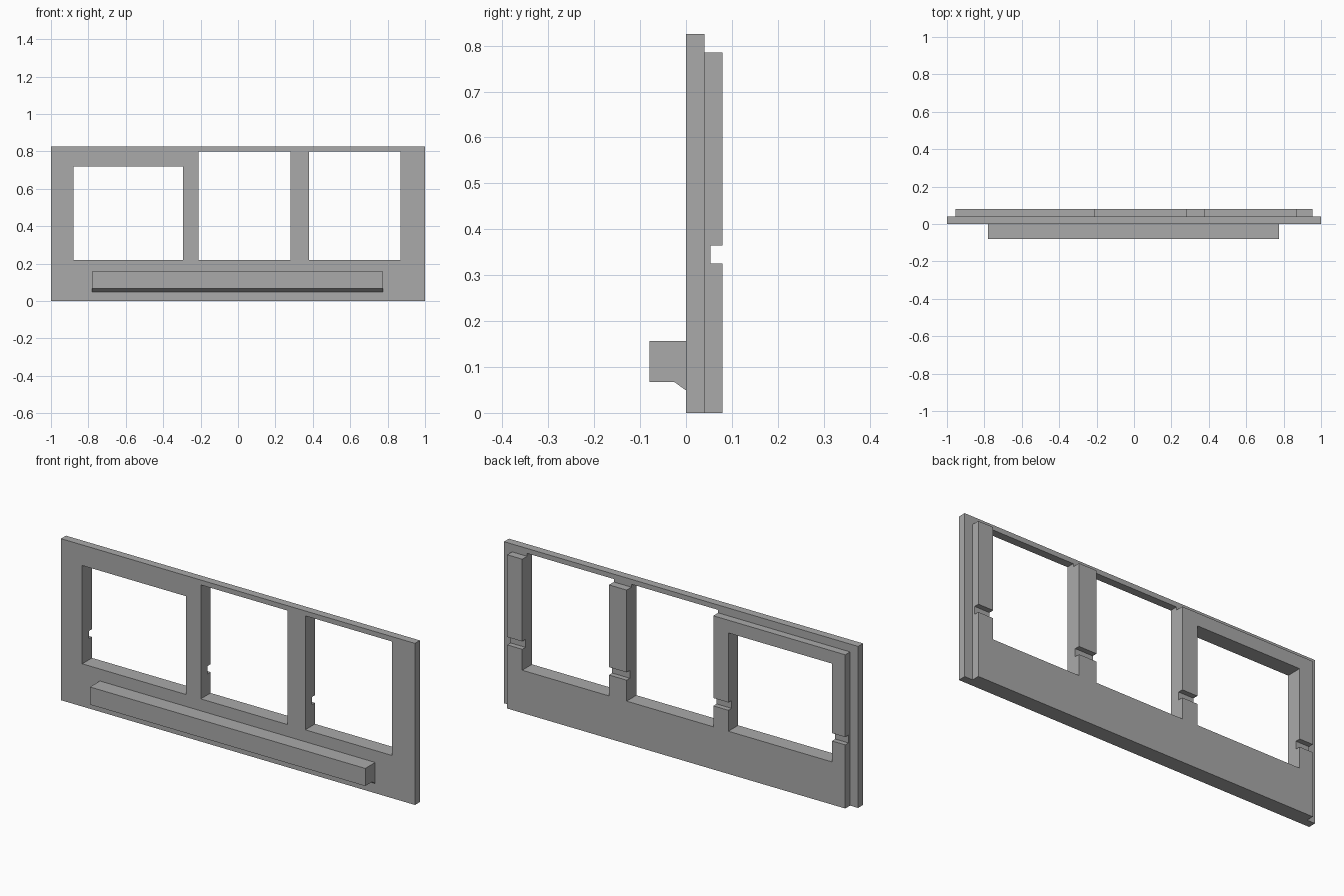
import bpy, bmesh

if "Cube" in bpy.data.objects:
    bpy.data.objects.remove(bpy.data.objects["Cube"])

grey = bpy.data.materials.new("plain grey")
grey.diffuse_color = (0.4, 0.4, 0.4, 1)
grey.use_nodes = True
grey.node_tree.nodes["Principled BSDF"].inputs["Base Color"].default_value = grey.diffuse_color


def prism(name, profile, x0, x1):
    """Extrude a (y, z) profile along x."""
    bm = bmesh.new()
    face = bm.faces.new([bm.verts.new((x0, y, z)) for y, z in profile])
    ext = bmesh.ops.extrude_face_region(bm, geom=[face])
    verts = [v for v in ext["geom"] if isinstance(v, bmesh.types.BMVert)]
    bmesh.ops.translate(bm, verts=verts, vec=(x1 - x0, 0, 0))
    bmesh.ops.recalc_face_normals(bm, faces=bm.faces)
    mesh = bpy.data.meshes.new(name)
    bm.to_mesh(mesh)
    bm.free()
    mesh.materials.append(grey)
    obj = bpy.data.objects.new(name, mesh)
    bpy.context.collection.objects.link(obj)
    return obj


def box(name, x0, x1, y0, y1, z0, z1):
    return prism(name, [(y0, z0), (y1, z0), (y1, z1), (y0, z1)], x0, x1)


def combine(target, tool, operation):
    """Apply a boolean and discard the tool object."""
    mod = target.modifiers.new(operation.lower(), "BOOLEAN")
    mod.operation, mod.solver, mod.object = operation, "EXACT", tool
    bpy.context.view_layer.objects.active = target
    bpy.ops.object.modifier_apply(modifier=mod.name)
    bpy.data.objects.remove(tool)


# Front panel with a smaller backing layer
panel = box("window_panel", -1, 1, 0, 0.04, 0, 0.825)
backing = box("backing", -0.955, 0.955, 0.04, 0.079, 0, 0.785)
combine(panel, backing, "UNION")

# Three window openings; the taller two break through the backing's top
for x0, x1, top in [(-0.88, -0.295, 0.72), (-0.21, 0.28, 0.80), (0.38, 0.87, 0.80)]:
    combine(panel, box("opening", x0, x1, -0.1, 0.2, 0.218, top), "DIFFERENCE")

# Horizontal groove across the rear of the posts
combine(panel, box("groove", -1.1, 1.1, 0.053, 0.2, 0.325, 0.365), "DIFFERENCE")

# Front ledge with a sloped support under it
ledge = prism("front_ledge", [(0, 0.157), (-0.08, 0.157), (-0.08, 0.067),
                              (-0.025, 0.067), (0, 0.049)], -0.78, 0.775)
combine(panel, ledge, "UNION")
